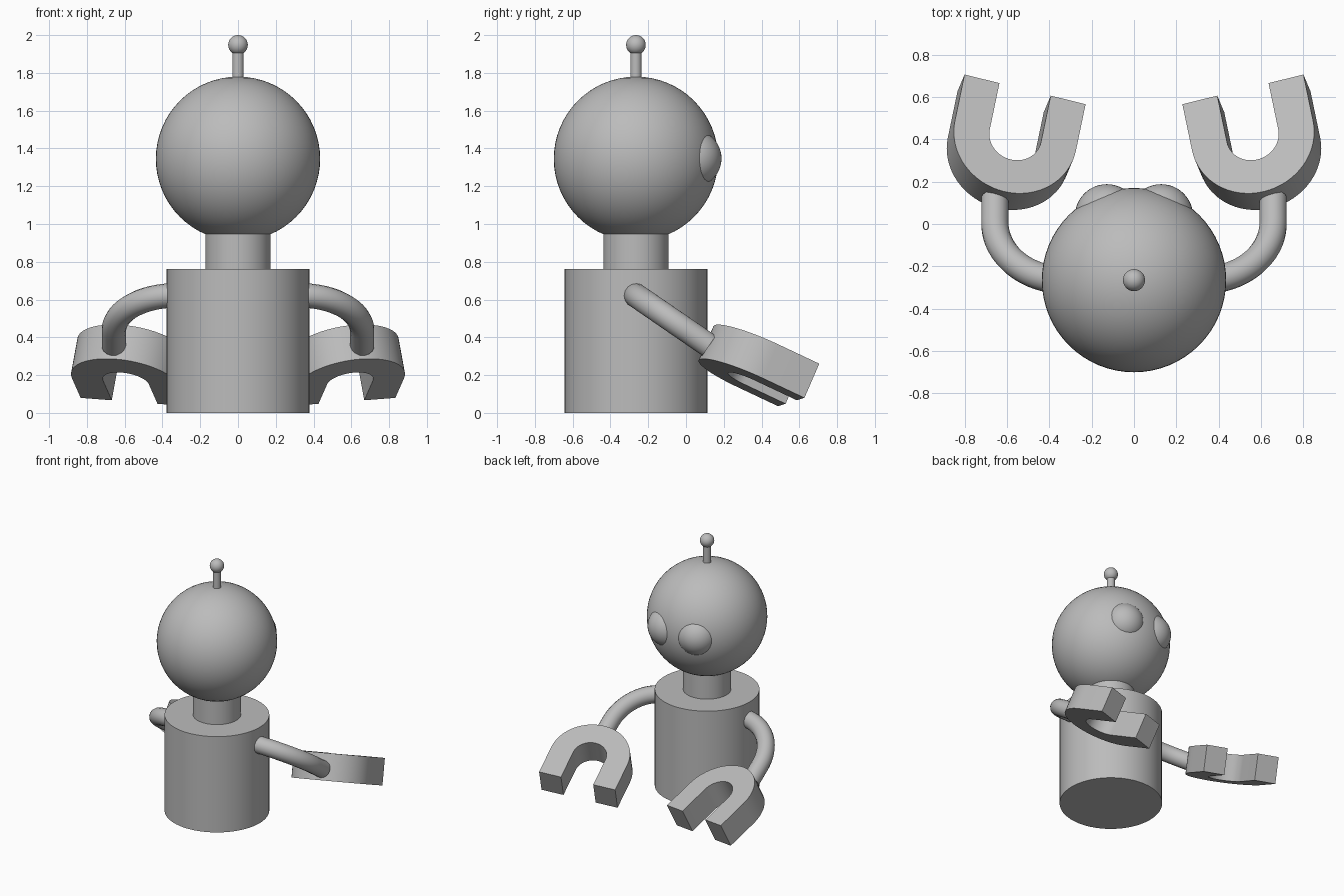
import bpy, bmesh, math
from mathutils import Vector

if "Cube" in bpy.data.objects:
    bpy.data.objects.remove(bpy.data.objects["Cube"])

CY = -0.265  # depth of the body axis

grey = bpy.data.materials.new("plain grey")
grey.diffuse_color = (0.5, 0.5, 0.5, 1)
grey.use_nodes = True
grey.node_tree.nodes["Principled BSDF"].inputs["Base Color"].default_value = grey.diffuse_color


def finish(ob, name):
    ob.name = name
    ob.data.materials.clear()
    ob.data.materials.append(grey)
    bpy.ops.object.select_all(action='DESELECT')
    bpy.context.view_layer.objects.active = ob
    ob.select_set(True)
    bpy.ops.object.shade_smooth_by_angle(angle=math.radians(35))
    return ob


def cylinder(name, r, z0, z1):
    bpy.ops.mesh.primitive_cylinder_add(vertices=64, radius=r, depth=z1 - z0,
                                        location=(0, CY, (z0 + z1) / 2))
    return finish(bpy.context.object, name)


def ball(name, r, loc, seg=64):
    bpy.ops.mesh.primitive_uv_sphere_add(segments=seg, ring_count=seg // 2,
                                         radius=r, location=loc)
    return finish(bpy.context.object, name)


def mirror_x(ob):
    ob.modifiers.new("Mirror", 'MIRROR')
    ob.modifiers["Mirror"].use_mirror_merge = False


# Torso, neck, head and antenna
cylinder("torso", 0.378, 0, 0.763)
cylinder("neck", 0.173, 0.74, 1.0)
ball("head", 0.435, (0, CY, 1.345))
cylinder("antenna_rod", 0.03, 1.74, 1.93)
ball("antenna_tip", 0.052, (0, CY, 1.948), 32)

# Eyes bulging out of the head
for side, word in ((-1, "left"), (1, "right")):
    a = math.radians(23)
    ball(word + "_eye", 0.151,
         (side * 0.328 * math.sin(a), CY + 0.328 * math.cos(a), 1.347), 48)

# Arms: round tube along a quarter bend lying in a sloping plane
R, slope = 0.33, math.radians(34.5)
flat = [(-0.25, 0)]
for i in range(25):
    t = math.pi / 2 * i / 24
    flat.append((-0.327 - R * math.sin(t), R * (1 - math.cos(t))))
flat.append((-0.327 - R, R + 0.14))
curve = bpy.data.curves.new("arm_path", 'CURVE')
curve.dimensions = '3D'
curve.bevel_depth = 0.065
curve.bevel_resolution = 6
curve.use_fill_caps = True
spline = curve.splines.new('POLY')
spline.points.add(len(flat) - 1)
for p, (x, d) in zip(spline.points, flat):
    p.co = (x, CY + d * math.cos(slope), 0.622 - d * math.sin(slope), 1)
arms = bpy.data.objects.new("arms", curve)
bpy.context.collection.objects.link(arms)
bpy.ops.object.select_all(action='DESELECT')
bpy.context.view_layer.objects.active = arms
arms.select_set(True)
bpy.ops.object.convert(target='MESH')
arms = finish(bpy.context.object, "arms")
mirror_x(arms)

# Claws: U-shaped plates, tilted forward and slightly inward
u = Vector((1, -0.245, -0.077)).normalized()     # across the claw
f = Vector((0.20, 1, -0.47))
f = (f - u * f.dot(u)).normalized()              # along the prongs
n = u.cross(f)
centre = Vector((-0.56, 0.416, 0.342))
r_out, r_in, length, thick = 0.295, 0.125, 0.247, 0.2


def u_shape(r):
    pts = [(-r, length)]
    for i in range(33):
        t = math.pi + math.pi * i / 32
        pts.append((r * math.cos(t), r * math.sin(t)))
    return pts + [(r, length)]


bm = bmesh.new()
outer, inner = [[bm.verts.new(centre + u * a + f * b) for a, b in u_shape(r)]
                for r in (r_out, r_in)]
faces = [bm.faces.new((outer[i], outer[i + 1], inner[i + 1], inner[i]))
         for i in range(len(outer) - 1)]
ext = bmesh.ops.extrude_face_region(bm, geom=faces, use_keep_orig=True)
bmesh.ops.translate(bm, vec=-n * thick,
                    verts=[g for g in ext["geom"] if isinstance(g, bmesh.types.BMVert)])
bmesh.ops.recalc_face_normals(bm, faces=bm.faces)
mesh = bpy.data.meshes.new("claws")
bm.to_mesh(mesh)
bm.free()
claws = bpy.data.objects.new("claws", mesh)
bpy.context.collection.objects.link(claws)
finish(claws, "claws")
mirror_x(claws)
